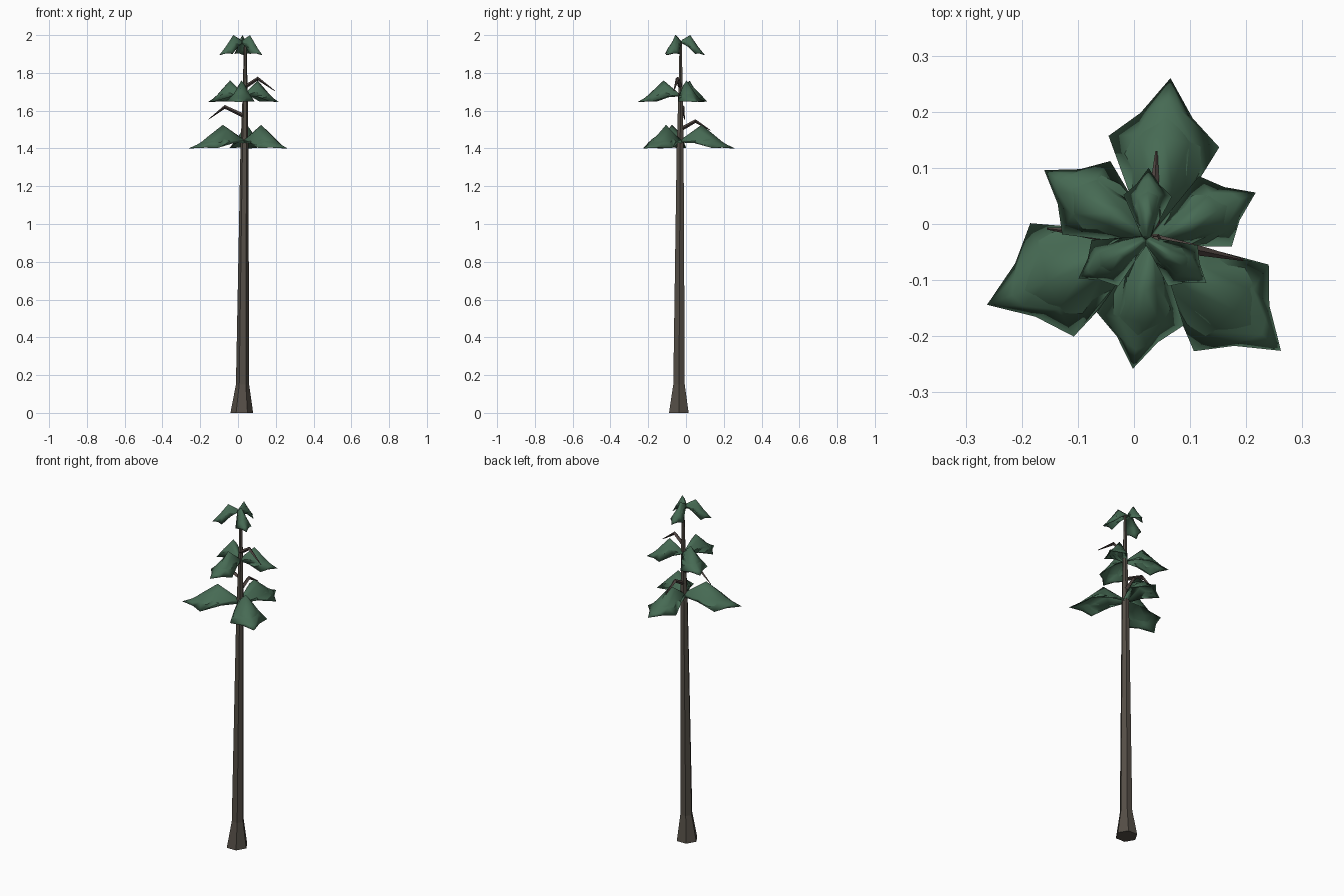
import bpy, bmesh
from math import cos, sin, pi, radians
from mathutils import Vector

old = bpy.data.objects.get("Cube")
if old:
    bpy.data.objects.remove(old)


def material(name, rgb):
    m = bpy.data.materials.new(name)
    m.use_nodes = True
    m.diffuse_color = (*rgb, 1)
    m.node_tree.nodes["Principled BSDF"].inputs["Base Color"].default_value = (*rgb, 1)
    return m


BARK = material("bark_brown", (0.09, 0.077, 0.062))
TWIG = material("twig_brown", (0.078, 0.058, 0.052))
GREEN = material("leaf_green", (0.062, 0.145, 0.088))


def finish(bm, name, mat, smooth=False):
    bmesh.ops.recalc_face_normals(bm, faces=bm.faces)
    for f in bm.faces:
        f.smooth = smooth
    mesh = bpy.data.meshes.new(name)
    bm.to_mesh(mesh)
    bm.free()
    mesh.materials.append(mat)
    ob = bpy.data.objects.new(name, mesh)
    bpy.context.collection.objects.link(ob)
    return ob


def tube(name, path, sides, mat, upright=False):
    """Tapered tube through (point, radius) stations."""
    bm = bmesh.new()
    rings = []
    side = Vector((1, 0, 0))
    up = Vector((0, 1, 0))
    if not upright:
        run = Vector(path[-1][0]) - Vector(path[0][0])
        side = Vector((-run.y, run.x, 0)).normalized()
        up = Vector((0, 0, 1))
    for p, r in path:
        rings.append([bm.verts.new(Vector(p) + r * (side * cos(2 * pi * i / sides) + up * sin(2 * pi * i / sides)))
                      for i in range(sides)])
    for a, b in zip(rings, rings[1:]):
        for i in range(sides):
            j = (i + 1) % sides
            bm.faces.new((a[i], a[j], b[j], b[i]))
    bm.faces.new(rings[0])
    bm.faces.new(rings[-1])
    return finish(bm, name, mat)


# Outline rows: edge u, edge half width, midrib u, edge height, midrib height (rise, drop)
ROWS = [(0.0, 0.05, 0.0, (0, 0.1), (0, 0)),
        (0.28, 0.18, 0.38, (0.1, 0.4), (1, 0)),
        (0.61, 0.34, 0.66, (0, 0.92), (0.5, 0.42)),
        (0.77, 0.16, 0.85, (0, 0.88), (0.16, 0.74)),
        (1.0, 0.0, 1.0, (0, 1), (0, 1))]


def leaf_layer(bm, place, rise, drop, shrink, lift):
    """One domed pointed sheet; returns its edges."""
    rows = []
    for ue, ve, um, he, hm in ROWS:
        ze = he[0] * rise + he[1] * drop
        zm = hm[0] * rise + hm[1] * drop
        row = []
        for t in ((0,) if ve == 0 else (-1, -0.5, 0, 0.5, 1)):
            a = abs(t)
            u = um + (ue - um) * a
            z = zm + (ze - zm) * (0.35 * a + 0.65 * a * a)
            row.append(bm.verts.new(place(0.45 + (u - 0.45) * shrink, ve * t * shrink, z + lift)))
        rows.append(row)
    faces = []
    for a, b in zip(rows, rows[1:]):
        for i in range(4):
            faces.append(bm.faces.new((a[i], a[i + 1], b[i + 1], b[i]) if len(b) > 1
                                      else (a[i], a[i + 1], b[0])))
    return list({e for f in faces for e in f.edges if e.is_boundary})


def leaf(name, centre, root_z, tip, rise, drop):
    bm = bmesh.new()
    along = Vector((tip[0] - centre[0], tip[1] - centre[1], 0))
    across = Vector((-along.y, along.x, 0))
    base = Vector((*centre, root_z))

    def place(u, v, z):
        return base + along * u + across * v + Vector((0, 0, z))

    thick = along.length * 0.07
    top = leaf_layer(bm, place, rise, drop, 0.89, 0)
    under = leaf_layer(bm, place, rise, drop + thick, 1.0, -thick)
    bmesh.ops.bridge_loops(bm, edges=top + under)
    return finish(bm, name, GREEN, True)


# Trunk with flared foot
tube("trunk", [((0.02, -0.038, 0), 0.06), ((0.024, -0.037, 0.15), 0.035),
               ((0.034, -0.031, 1.4), 0.021), ((0.038, -0.029, 1.7), 0.013),
               ((0.038, -0.028, 1.96), 0.007)], 6, BARK, True)

# Bare bent twigs
for name, pts in {
    "right_twig": [(0.036, -0.03, 1.57), (-0.07, -0.018, 1.62), (-0.155, -0.008, 1.555)],
    "left_twig": [(0.037, -0.03, 1.725), (0.105, -0.045, 1.77), (0.195, -0.064, 1.705)],
    "back_twig": [(0.035, -0.03, 1.5), (0.036, 0.05, 1.545), (0.04, 0.13, 1.495)],
}.items():
    tube(name, list(zip(pts, (0.012, 0.01, 0.002))), 4, TWIG)

# Three tiers of drooping leaves: centre, root height, rise, drop, tips
TIERS = {
    "low": ((0.035, -0.03), 1.455, 0.07, -0.055, [(0.065, 0.26), (-0.262, -0.144), (0.262, -0.226)]),
    "middle": ((0.032, -0.03), 1.695, 0.065, -0.05, [(-0.16, 0.096), (0.217, 0.056), (-0.002, -0.258)]),
    "top": ((0.022, -0.027), 1.975, 0.025, -0.08, [(0.026, 0.1), (-0.099, -0.097), (0.129, -0.105)]),
}
for tier, (centre, z, rise, drop, tips) in TIERS.items():
    for n, tip in enumerate(tips, 1):
        leaf(f"{tier}_leaf_{n}", centre, z, tip, rise, drop)
